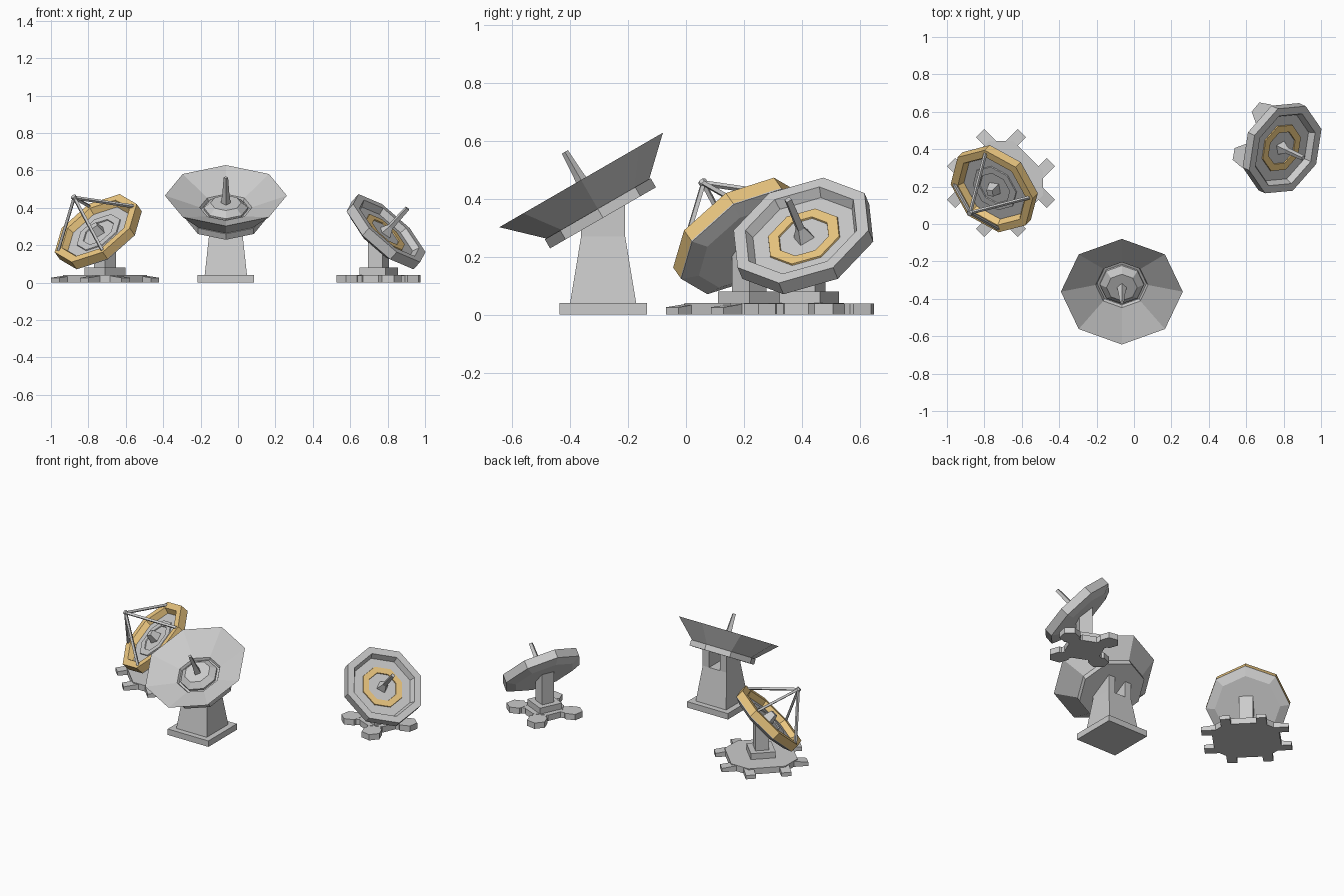
import bpy
from math import sin, cos, pi, radians
from mathutils import Vector, Matrix

if "Cube" in bpy.data.objects:
    bpy.data.objects.remove(bpy.data.objects["Cube"])

orange = bpy.data.materials.new("orange")
orange.diffuse_color = (0.85, 0.58, 0.22, 1)
orange.use_nodes = True
orange.node_tree.nodes["Principled BSDF"].inputs["Base Color"].default_value = orange.diffuse_color


def loft(name, rings, mat=None, closed=False):
    """Skin a stack of equal-length rings; cap the ends or close into a loop."""
    n, m = len(rings[0]), len(rings)
    verts = [tuple(p) for r in rings for p in r]
    faces = []
    for i in range(m if closed else m - 1):
        j = (i + 1) % m
        for k in range(n):
            l = (k + 1) % n
            faces.append((i * n + k, i * n + l, j * n + l, j * n + k))
    if not closed:
        faces += [tuple(range(n))[::-1], tuple((m - 1) * n + k for k in range(n))]
    me = bpy.data.meshes.new(name)
    me.from_pydata(verts, [], faces)
    ob = bpy.data.objects.new(name, me)
    bpy.context.collection.objects.link(ob)
    if mat:
        me.materials.append(mat)
    return ob


def lathe(name, profile, M, sides=8, mat=None, closed=False):
    """Turn (radius, height) points around the local z axis of M."""
    rings = [[M @ Vector((r * cos(2 * pi * k / sides), r * sin(2 * pi * k / sides), z))
              for k in range(sides)] for r, z in profile]
    return loft(name, rings, mat, closed)


def prism(name, pts, z0, top):
    """Vertical prism; top is a height or a function of x, y."""
    f = top if callable(top) else (lambda x, y: top)
    return loft(name, [[(x, y, z0) for x, y in pts], [(x, y, f(x, y)) for x, y in pts]])


def rect(cx, cy, hx, hy, ang=0):
    c, s = cos(ang), sin(ang)
    return [(cx + c * x - s * y, cy + s * x + c * y)
            for x, y in ((-hx, -hy), (hx, -hy), (hx, hy), (-hx, hy))]


def dish_frame(centre, az, tilt):
    """Local z points along the dish axis, local y points uphill."""
    a, t = radians(az), radians(tilt)
    M = Matrix(((-sin(a), -cos(t) * cos(a), sin(t) * cos(a)),
                (cos(a), -cos(t) * sin(a), sin(t) * sin(a)),
                (0, sin(t), cos(t)))).to_4x4()
    M.translation = centre
    return M


def under(M, d):
    """Height of the plane at depth d along the dish axis."""
    n, c = M.col[2].xyz, M.translation
    return lambda x, y: c.z + (d - n.x * (x - c.x) - n.y * (y - c.y)) / n.z


def strut(name, a, b, r):
    M = Matrix.Translation(a) @ (b - a).to_track_quat('Z', 'Y').to_matrix().to_4x4()
    lathe(name, [(r, 0), (r, (b - a).length)], M, 4)


# ---- large centre dish
A = dish_frame((-0.065, -0.362, 0.465), -90, 30)
ax, ay = -0.065, -0.286
prism("large_base", rect(ax, ay, 0.151, 0.151), 0, 0.04)
loft("large_pedestal", [[(x, y, z) for x, y in rect(ax, ay, hx, hy)]
                        for hx, hy, z in ((0.113, 0.114, 0.04), (0.088, 0.076, 0.27))])
for s in (-1, 1):
    prism("large_fork_arm", rect(ax + s * 0.064, ay, 0.024, 0.076), 0.27, under(A, -0.145))
lathe("large_back_slab", [(0.211, -0.151), (0.211, -0.115)], A)
lathe("large_dish", [(0.205, -0.115), (0.326, 0), (0.14, -0.072), (0.132, -0.088)], A)
lathe("large_hub", [(0.118, -0.09), (0.118, -0.075), (0.082, -0.045)], A)
lathe("large_feed", [(0.026, -0.046), (0.018, 0.02), (0.012, 0.112)], A, 4)


# ---- shared shape of the two small dishes
def small_dish(tag, centre, foot, az, rim_mat, ring_mat):
    M = dish_frame(centre, az, 45)
    a = radians(az)
    prism(tag + "_plinth", rect(*foot, 0.077, 0.077, a), 0.04, 0.08)
    prism(tag + "_column", rect(*foot, 0.042, 0.042, a), 0.08, under(M, -0.02))
    lathe(tag + "_pan", [(0.2, -0.05), (0.257, -0.025), (0.257, -0.02),
                         (0.197, -0.02), (0.197, -0.005)], M)
    lathe(tag + "_rim", [(0.257, -0.021), (0.257, 0.03), (0.212, 0.03), (0.194, -0.006)],
          M, mat=rim_mat, closed=True)
    lathe(tag + "_ring", [(0.137, -0.006), (0.135, 0.001), (0.095, 0.001), (0.093, -0.006)],
          M, mat=ring_mat, closed=True)
    return M


# ---- left dish with four struts on a pronged base
bx, by = -0.711, 0.219
B = small_dish("left", (-0.746, 0.19, 0.27), (bx, by), 225, orange, None)
lathe("left_feed_base", [(0.042, -0.006), (0.026, 0.05)], B, 4)
apex = B @ Vector((0, 0, 0.26))
for k in range(4):
    t = radians(45 + 90 * k)
    strut("left_strut", B @ Vector((0.235 * cos(t), 0.235 * sin(t), 0.028)), apex, 0.01)
lathe("left_strut_joint", [(0.015, 0.25), (0.015, 0.27)], B, 6)
w, g = 0.225, 0.065
prism("left_base", [(bx + x, by + y) for x, y in (
    (w, -g), (w, g), (g, w), (-g, w), (-w, g), (-w, -g), (-g, -w), (g, -w))], 0, 0.04)
for k in range(4):
    t = radians(45 + 90 * k)
    d, e = Vector((cos(t), sin(t))), Vector((-sin(t), cos(t)))
    for s in (-1, 1):
        c = Vector((bx, by)) + d * 0.215 + e * s * 0.11
        prism("left_base_prong", rect(c.x, c.y, 0.052, 0.031, t), 0,
              lambda x, y: 0.038 - 0.12 * ((x - bx) * d.x + (y - by) * d.y - 0.163))

# ---- right dish with a long feed on a four-lobed base
cx, cy = 0.752, 0.425
C = small_dish("right", (0.79, 0.406, 0.27), (cx, cy), -25, None, orange)
lathe("right_feed", [(0.04, -0.006), (0.017, 0.04), (0.014, 0.18)], C, 4)
lathe("right_base", [(0.12, 0), (0.12, 0.04)], Matrix.Translation((cx, cy, 0)), 8)
for k in range(4):
    t = radians(20 + 90 * k)
    px, py = cx + 0.175 * cos(t), cy + 0.175 * sin(t)
    prism("right_base_arm", rect(cx + 0.1 * cos(t), cy + 0.1 * sin(t), 0.08, 0.042, t), 0, 0.038)
    lathe("right_base_lobe", [(0.064, 0), (0.064, 0.039)],
          Matrix.Translation((px, py, 0)) @ Matrix.Rotation(t, 4, 'Z'), 6)
